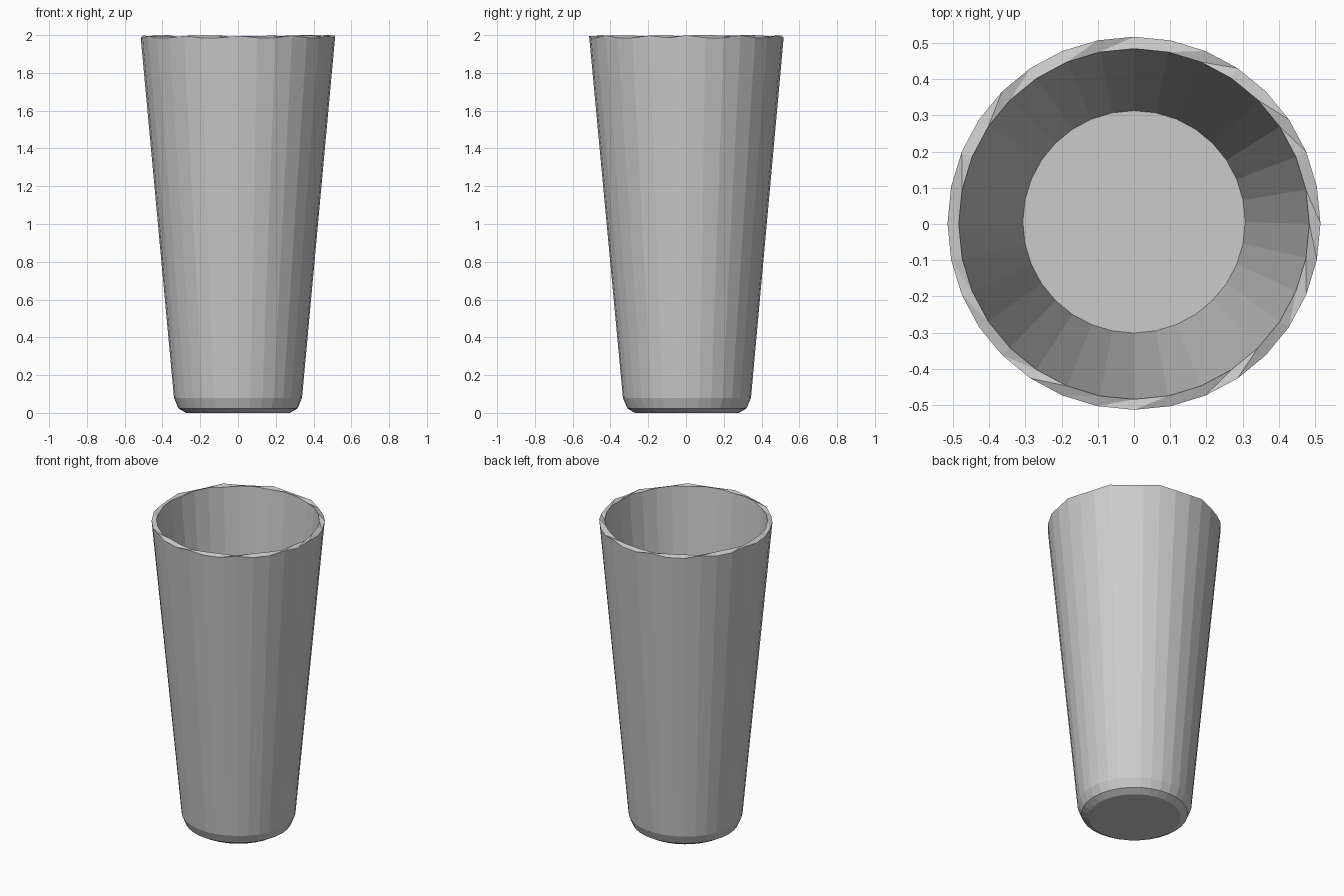
import bpy, bmesh, math, random

if "Cube" in bpy.data.objects:
    bpy.data.objects.remove(bpy.data.objects["Cube"])

random.seed(4)
SIDES = 32

# Profile from base centre outwards, over the rim, down to the inner floor: (radius, z, y shift)
profile = [
    (0.275, 0.0, 0.005), (0.316, 0.024, 0.005), (0.339, 0.08, 0.005),
    (0.515, 1.986, 0.002), (0.484, 1.99, 0.0), (0.307, 0.06, 0.006),
]
OUTER_RIM, INNER_RIM = 3, 4

bm = bmesh.new()
rings = []
for level, (radius, z, shift) in enumerate(profile):
    ring = []
    for i in range(SIDES):
        a = 2 * math.pi * i / SIDES
        height = z
        # Slightly uneven rim: some lip corners rise above the others
        if level == OUTER_RIM and i % 3 == 0:
            height = 2.0 - random.uniform(0, 0.005)
        if level == INNER_RIM and i % 3 != 0:
            height = 2.0 - random.uniform(0, 0.006)
        if level == INNER_RIM and i == 1:
            height = 2.0
        ring.append(bm.verts.new((radius * math.cos(a),
                                  radius * math.sin(a) + shift, height)))
    rings.append(ring)

# Base, walls and inner floor
bm.faces.new(list(reversed(rings[0])))
for level in range(len(rings) - 1):
    low, high = rings[level], rings[level + 1]
    for i in range(SIDES):
        j = (i + 1) % SIDES
        quad = (low[i], low[j], high[j], high[i])
        if level == OUTER_RIM:
            # Faceted lip
            bm.faces.new((quad[0], quad[1], quad[2]))
            bm.faces.new((quad[0], quad[2], quad[3]))
        else:
            bm.faces.new(quad)
bm.faces.new(rings[-1])
bmesh.ops.recalc_face_normals(bm, faces=bm.faces[:])

mesh = bpy.data.meshes.new("tumbler_glass")
bm.to_mesh(mesh)
bm.free()
glass = bpy.data.objects.new("tumbler_glass", mesh)
bpy.context.collection.objects.link(glass)
